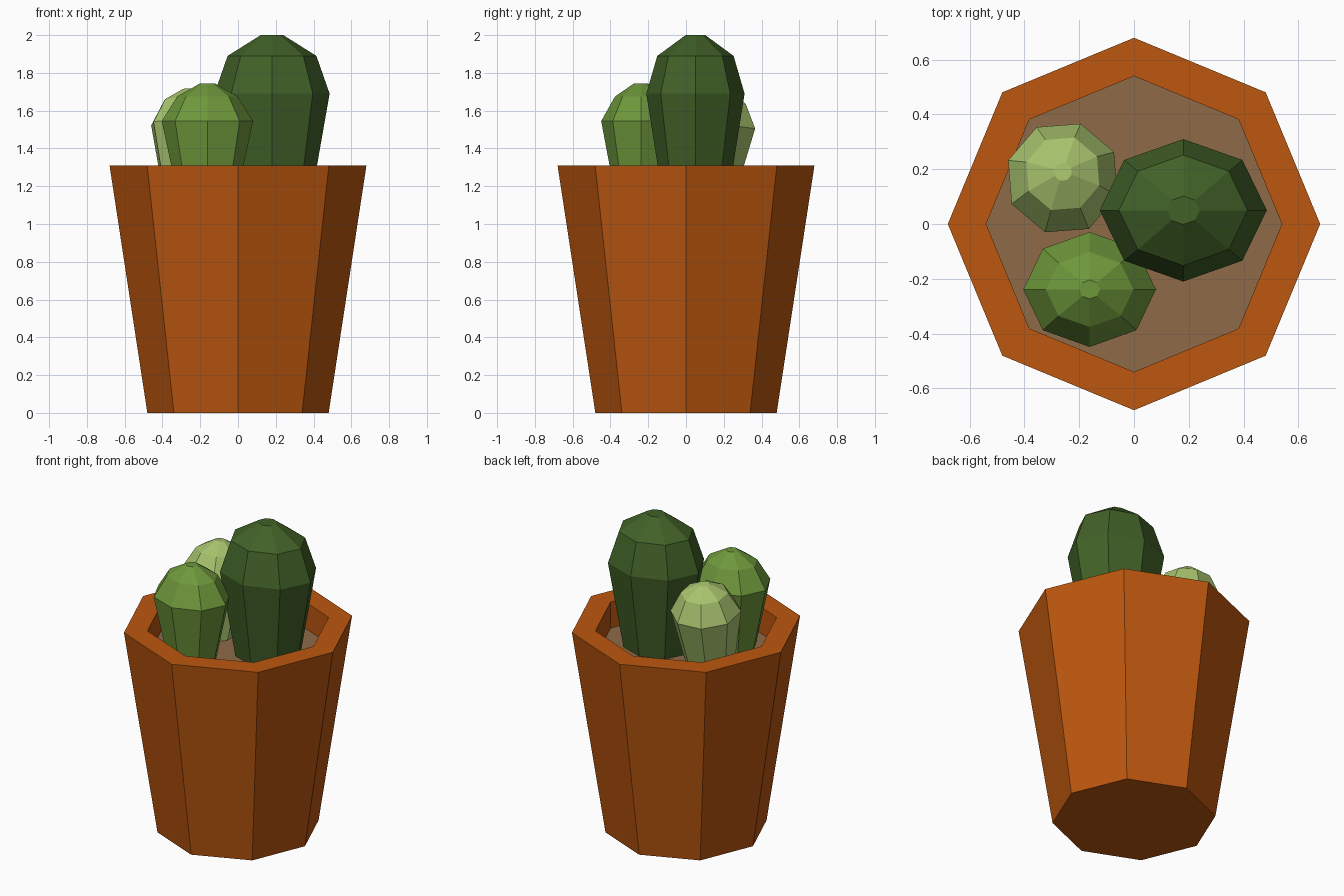
import bpy, bmesh, math
from mathutils import Matrix

if "Cube" in bpy.data.objects:
    bpy.data.objects.remove(bpy.data.objects["Cube"])


def material(name, rgb):
    def lin(c):
        c /= 255
        return c / 12.92 if c <= 0.04045 else ((c + 0.055) / 1.055) ** 2.4
    m = bpy.data.materials.new(name)
    m.diffuse_color = (*[lin(c) for c in rgb], 1)
    m.use_nodes = True
    m.node_tree.nodes["Principled BSDF"].inputs["Base Color"].default_value = m.diffuse_color
    return m


def lathe(name, profile, mat, turn=0.0, sides=8, matrix=None):
    """Closed faceted solid from (radius x, radius y, z) rings, capped at both ends."""
    bm = bmesh.new()
    rings = []
    for rx, ry, z in profile:
        ring = []
        for i in range(sides):
            a = turn + 2 * math.pi * i / sides
            ring.append(bm.verts.new((rx * math.cos(a), ry * math.sin(a), z)))
        rings.append(ring)
    for lo, hi in zip(rings, rings[1:]):
        for i in range(sides):
            j = (i + 1) % sides
            bm.faces.new((lo[i], lo[j], hi[j], hi[i]))
    bm.faces.new(rings[0][::-1])
    bm.faces.new(rings[-1])
    if matrix:
        bm.transform(matrix)
    me = bpy.data.meshes.new(name)
    bm.to_mesh(me)
    bm.free()
    me.materials.append(mat)
    ob = bpy.data.objects.new(name, me)
    bpy.context.collection.objects.link(ob)
    return ob


terracotta = material("terracotta", (188, 87, 15))
soil_brown = material("soil brown", (143, 106, 72))
dark_green = material("dark green", (65, 97, 39))
mid_green = material("mid green", (110, 152, 59))
pale_green = material("pale green", (167, 195, 109))

SOIL = 1.14

# Pot: outer wall, rim and inner wall; the soil is the floor of the recess
pot = lathe("pot", [(0.48, 0.48, 0), (0.68, 0.68, 1.31),
                    (0.54, 0.54, 1.31), (0.54, 0.54, SOIL)], terracotta)
pot.data.materials.append(soil_brown)
for p in pot.data.polygons:
    if len(p.vertices) == 8 and p.center.z > 1:
        p.material_index = 1

# Large dark cactus
lathe("large_cactus", [(0.205, 0.17, 1.12), (0.305, 0.26, 1.69),
                       (0.235, 0.202, 1.89), (0.06, 0.052, 2.0)],
      dark_green, matrix=Matrix.Translation((0.18, 0.05, 0)))

# Medium cactus
lathe("medium_cactus", [(0.15, 0.13, 1.12), (0.242, 0.21, 1.545),
                        (0.16, 0.137, 1.675), (0.038, 0.035, 1.745)],
      mid_green, matrix=Matrix.Translation((-0.162, -0.239, 0)))

# Small pale cactus, leaning slightly to the back
lean = Matrix.Translation((-0.26, 0.168, 1.53)) @ Matrix.Rotation(math.radians(-7), 4, 'X')
lathe("small_cactus", [(0.135, 0.135, -0.41), (0.21, 0.21, 0),
                       (0.14, 0.14, 0.125), (0.034, 0.034, 0.185)],
      pale_green, turn=math.radians(27), matrix=lean)
